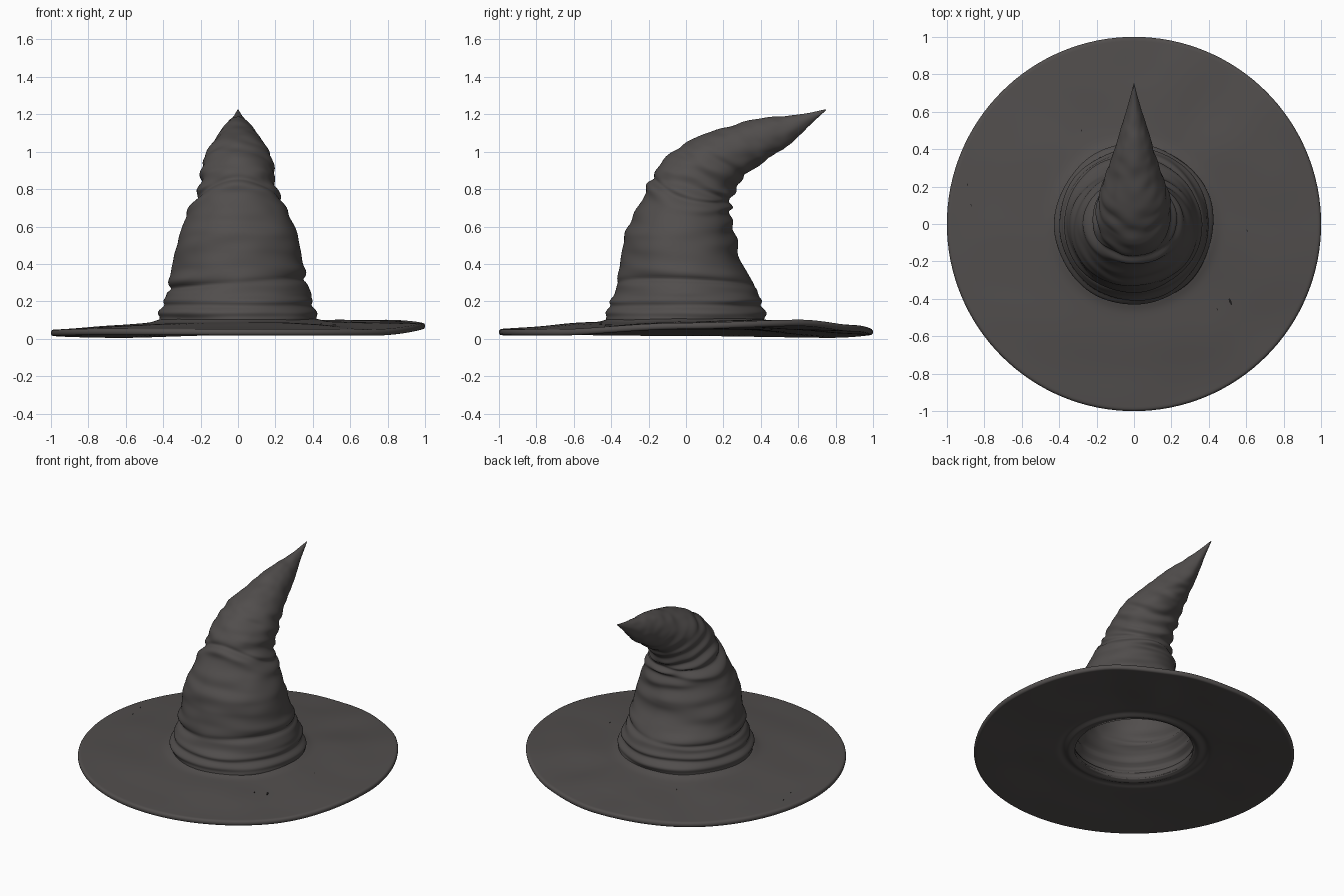
import bpy, bmesh, math
from mathutils import Vector, noise

if "Cube" in bpy.data.objects:
    bpy.data.objects.remove(bpy.data.objects["Cube"])

SEG = 128


def spline(a, b, c, d, t):
    # Catmull-Rom interpolation
    return 0.5 * (2*b + (c-a)*t + (2*a-5*b+4*c-d)*t*t + (3*b-a-3*c+d)*t**3)


def sample(rows, u):
    i = min(int(u), len(rows) - 2)
    k = [rows[max(0, min(len(rows) - 1, i + j))] for j in (-1, 0, 1, 2)]
    return [spline(*v, u - i) for v in zip(*k)]


def loft(name, rings, mat, closed=False, caps=False):
    bm = bmesh.new()
    rows = [[bm.verts.new(p) for p in ring] for ring in rings]
    pairs = list(zip(rows, rows[1:]))
    if closed:
        pairs.append((rows[-1], rows[0]))
    for a, b in pairs:
        for i in range(SEG):
            j = (i + 1) % SEG
            bm.faces.new((a[i], a[j], b[j], b[i]))
    if caps:
        bm.faces.new(rows[0])
        bm.faces.new(rows[-1])
    bmesh.ops.recalc_face_normals(bm, faces=bm.faces[:])
    mesh = bpy.data.meshes.new(name)
    bm.to_mesh(mesh)
    bm.free()
    mesh.materials.append(mat)
    for f in mesh.polygons:
        f.use_smooth = True
    ob = bpy.data.objects.new(name, mesh)
    bpy.context.collection.objects.link(ob)
    return ob


felt = bpy.data.materials.new("charcoal felt")
felt.diffuse_color = (0.082, 0.075, 0.073, 1)
felt.use_nodes = True
felt.node_tree.nodes["Principled BSDF"].inputs["Base Color"].default_value = felt.diffuse_color

# Crown sections: front y, front z, back y, back z, half width
SECTIONS = [
    (-.41, .06, .41, .06, .41), (-.425, .11, .42, .11, .42),
    (-.40, .20, .40, .20, .395), (-.37, .30, .37, .28, .37),
    (-.345, .42, .31, .38, .35), (-.33, .55, .275, .50, .325),
    (-.28, .66, .25, .60, .285), (-.21, .79, .24, .68, .24),
    (-.175, .88, .245, .74, .205), (-.11, .96, .26, .79, .195),
    (-.03, 1.025, .30, .85, .185), (.06, 1.08, .35, .90, .165),
    (.18, 1.12, .42, .95, .132), (.30, 1.155, .48, .99, .105),
    (.42, 1.18, .54, 1.03, .08), (.53, 1.19, .61, 1.09, .05),
    (.64, 1.205, .67, 1.15, .026), (.748, 1.227, .75, 1.223, .002)]


def bump(x, width):
    return math.exp(-(x / width) ** 2)


def fold(u, a):
    # cloth folds: base roll, sagging creases and tight pleats in the bend
    back = 0.5 + 0.5 * math.sin(a)
    side = math.cos(a)
    d = 0.010 * bump(u - 1.35, .18) - 0.010 * bump(u - 1.75, .15)
    d += 0.008 * bump(u - 2.05, .2)
    d -= 0.016 * bump(u - 3.0 - .25 * side, .14) * (.35 + .65 * abs(side))
    d += 0.012 * bump(u - 3.4 - .25 * side, .25) * abs(side)
    d -= 0.014 * bump(u - 7.4 + .35 * math.cos(2 * a), .2)
    d += 0.010 * bump(u - 6.9 + .35 * math.cos(2 * a), .25)
    bend = bump(u - 8.5, 3.8)
    d += 0.009 * back * bend * math.sin(5.2 * u + 1.1 * side + .6 * math.sin(2 * a))
    n = noise.noise(Vector((1.5 * math.cos(a), 1.5 * math.sin(a), 1.6 * u)))
    return d + 0.012 * n


def crown_ring(u, inset):
    yf, zf, yb, zb, w = sample(SECTIONS, u)
    c = Vector((0, (yf + yb) / 2, (zf + zb) / 2))
    axis = Vector((0, (yb - yf) / 2, (zb - zf) / 2))
    ring = []
    for i in range(SEG):
        a = 2 * math.pi * i / SEG
        off = Vector((w * math.cos(a), 0, 0)) + axis * math.sin(a)
        size = off.length
        fade = min(1, size / .2)
        k = max(.02, 1 + (fold(u, a) * fade - inset) / max(size, .002))
        ring.append(c + off * k)
    return ring


# Crown: hollow cloth shell, inside wall running up then outside wall from the tip
N = 180
top = len(SECTIONS) - 1
outer = [crown_ring(top * i / N, 0) for i in range(N + 1)]
inner = [crown_ring(13.5 * i / 90, .04) for i in range(91)]
shell = inner[::-1] + outer
loft("crown", shell, felt, caps=True)

# Brim: rim height by angle in degrees
RIM = [(0, .068), (38, .085), (65, .055), (90, .036), (130, .021),
       (180, .031), (225, .036), (270, .035), (315, .033), (360, .068)]


def rim_height(deg):
    for (a, h), (b, k) in zip(RIM, RIM[1:]):
        if a <= deg <= b:
            t = (deg - a) / (b - a)
            return h + (k - h) * t * t * (3 - 2 * t)


def brim_ring(r, side):
    ring = []
    for i in range(SEG):
        a = 2 * math.pi * i / SEG
        t = max(0, min(1, (r - .38) / .62))
        x, y = r * math.cos(a), r * math.sin(a)
        z = .08 + (rim_height(360 * i / SEG) - .08) * t ** .85
        z += .012 * noise.noise(Vector((2.6 * x, 2.6 * y, 3))) * math.sin(math.pi * t)
        half = .017
        if side < 0:  # raised seam around the head opening
            z -= .010 * bump(r - .405, .018) - .008 * bump(r - .45, .02)
        else:  # soft flare against the crown
            z += .012 * bump(r - .41, .04)
        ring.append((x, y, z + side * half))
    return ring


radii = [.375 + .612 * i / 60 for i in range(61)]
profile = [brim_ring(r, 1) for r in radii]
profile += [brim_ring(.987 + .013 * math.cos(q), math.sin(q))
            for q in (1.0, .5, 0, -.5, -1.0)]
profile += [brim_ring(r, -1) for r in reversed(radii)]
loft("brim", profile, felt, closed=True)

# Small nicks in the brim cloth, laid as thin dark slits
dark = bpy.data.materials.new("dark slit")
dark.diffuse_color = (0.012, 0.011, 0.011, 1)
dark.use_nodes = True
dark.node_tree.nodes["Principled BSDF"].inputs["Base Color"].default_value = dark.diffuse_color
for x, y, size in ((.515, -.415, .02), (.445, -.455, .007), (-.28, .50, .007),
                   (-.89, .21, .007), (-.87, .10, .007), (.605, -.035, .007)):
    r, a = math.hypot(x, y), math.atan2(y, x) % (2 * math.pi)
    z = brim_ring(r, 1)[int(a / (2 * math.pi) * SEG)][2]
    bpy.ops.mesh.primitive_cylinder_add(vertices=8, radius=1, depth=.006,
                                        location=(x, y, z), rotation=(0, 0, .4))
    slit = bpy.context.object
    slit.name = "brim_nick"
    slit.scale = (size * .3, size, 1)
    slit.data.materials.append(dark)
